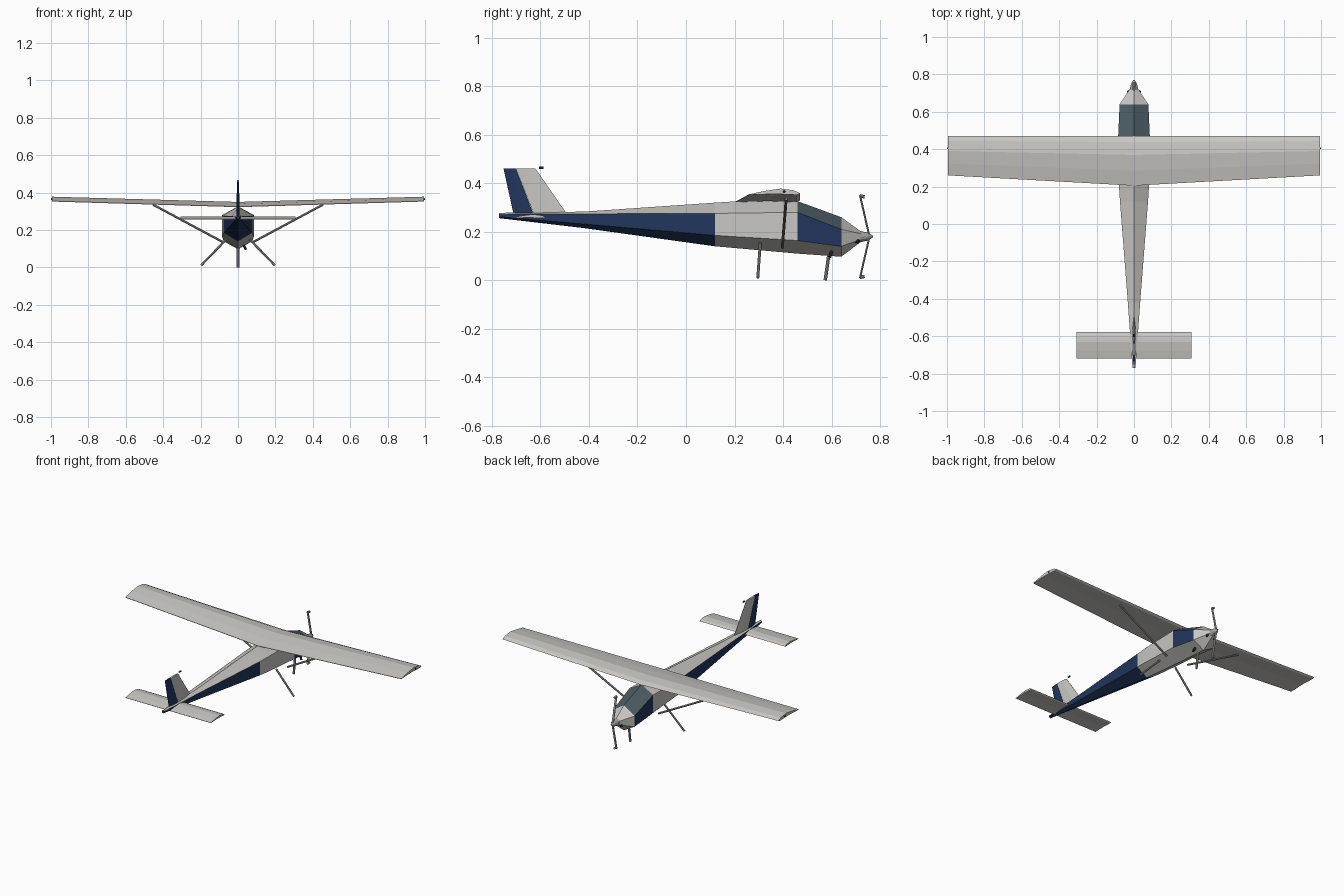
import bpy
import bmesh
from mathutils import Vector

cube = bpy.data.objects.get("Cube")
if cube:
    bpy.data.objects.remove(cube, do_unlink=True)


def material(name, rgb):
    m = bpy.data.materials.new(name)
    m.use_nodes = True
    m.diffuse_color = (*rgb, 1)
    m.node_tree.nodes["Principled BSDF"].inputs["Base Color"].default_value = (*rgb, 1)
    return m


LIGHT = material("light grey paint", (0.58, 0.57, 0.54))
NAVY = material("navy paint", (0.016, 0.036, 0.11))
GLASS = material("tinted glass", (0.07, 0.105, 0.125))
METAL = material("grey metal", (0.36, 0.36, 0.35))
DARK = material("dark trim", (0.03, 0.03, 0.03))


def finish(name, bm, mats):
    bmesh.ops.recalc_face_normals(bm, faces=bm.faces)
    me = bpy.data.meshes.new(name)
    bm.to_mesh(me)
    bm.free()
    ob = bpy.data.objects.new(name, me)
    bpy.context.collection.objects.link(ob)
    for m in mats:
        me.materials.append(m)
    return ob


def loft(name, rings, mats, rule=None):
    """Skin a row of equal closed rings; rule(face centre, normal) picks the colour."""
    bm = bmesh.new()
    rows = [[bm.verts.new(p) for p in ring] for ring in rings]
    n = len(rows[0])
    for a, b in zip(rows, rows[1:]):
        for i in range(n):
            j = (i + 1) % n
            bm.faces.new((a[i], a[j], b[j], b[i]))
    bm.faces.new(rows[0])
    bm.faces.new(rows[-1])
    bmesh.ops.recalc_face_normals(bm, faces=bm.faces)
    if rule:
        for f in bm.faces:
            f.material_index = rule(f.calc_center_median(), f.normal)
    return finish(name, bm, mats)


def rod(name, start, end, r1, r2, mat, sides=8, flat=1.0):
    """Round or flattened bar between two points."""
    a, b = Vector(start), Vector(end)
    bm = bmesh.new()
    bmesh.ops.create_cone(bm, cap_ends=True, segments=sides, radius1=r1, radius2=r2,
                          depth=(b - a).length)
    bmesh.ops.scale(bm, vec=(1, flat, 1), verts=bm.verts)
    turn = (b - a).to_track_quat('Z', 'Y').to_matrix()
    bmesh.ops.rotate(bm, matrix=turn, verts=bm.verts)
    bmesh.ops.translate(bm, vec=(a + b) / 2, verts=bm.verts)
    return finish(name, bm, [mat])


# Fuselage: hexagonal sections (y, half width, top, upper edge, lower edge, bottom)
stations = [
    (-0.77, 0.008, 0.278, 0.272, 0.262, 0.256),
    (-0.42, 0.033, 0.283, 0.274, 0.232, 0.215),
    (0.12, 0.075, 0.32, 0.275, 0.185, 0.14),
    (0.20, 0.08, 0.325, 0.277, 0.18, 0.133),
    (0.46, 0.085, 0.326, 0.28, 0.164, 0.11),
    (0.64, 0.077, 0.26, 0.21, 0.14, 0.097),
    (0.72, 0.023, 0.202, 0.192, 0.168, 0.158),
]


def hexagon(y, w, top, up, low, bottom):
    return [(0, y, top), (w, y, up), (w, y, low), (0, y, bottom), (-w, y, low), (-w, y, up)]


def fuselage_colour(c, n):
    upper = n.z > 0.3
    if c.y < 0.12:
        return 0 if upper else 1
    if 0.46 < c.y < 0.64:
        return 2 if upper else (0 if n.z < -0.3 else 1)
    return 0


loft("fuselage", [hexagon(*s) for s in stations], [LIGHT, NAVY, GLASS], fuselage_colour)


# Wing and tailplane: thin cambered sections with a ridge behind the leading edge
def foil(x, lead, trail, z, thick):
    chord = lead - trail
    shape = [(0, 0.25), (0.12, 0.72), (0.38, 1), (0.7, 0.62), (1, 0.1),
             (1, 0), (0.5, 0.16), (0.06, 0)]
    return [(x, lead - chord * u, z + thick * v) for u, v in shape]


loft("wing", [foil(-0.995, 0.47, 0.26, 0.352, 0.026),
              foil(0, 0.47, 0.205, 0.322, 0.028),
              foil(0.995, 0.47, 0.26, 0.352, 0.026)], [LIGHT])
loft("tailplane", [foil(x, -0.578, -0.72, 0.256, 0.016) for x in (-0.308, 0.308)], [LIGHT])


# Fin and rudder: slim upright sections that share the hinge line
def upright(z, front, back, w_front, w_back):
    mid = front + (back - front) * 0.45
    w_mid = max(w_front, w_back)
    return [(w_front, front, z), (w_mid, mid, z), (w_back, back, z),
            (-w_back, back, z), (-w_mid, mid, z), (-w_front, front, z)]


loft("fin", [upright(0.272, -0.49, -0.627, 0.001, 0.008),
             upright(0.46, -0.62, -0.70, 0.001, 0.006)], [LIGHT])
loft("rudder", [upright(0.268, -0.627, -0.71, 0.008, 0.001),
                upright(0.46, -0.70, -0.752, 0.006, 0.001)], [NAVY])
rod("fin_beacon", (0, -0.605, 0.463), (0, -0.588, 0.463), 0.005, 0.005, DARK)

# Paired struts, main legs, tip lights and cooling inlets
for side, s in (("left", 1), ("right", -1)):
    rod(side + "_wing_strut", (s * 0.08, 0.397, 0.135), (s * 0.455, 0.413, 0.336),
        0.006, 0.006, METAL)
    rod(side + "_main_leg", (s * 0.06, 0.306, 0.152), (s * 0.197, 0.296, 0.011),
        0.006, 0.006, METAL)
    rod(side + "_tip_light", (s * 0.99, 0.405, 0.365), (s, 0.405, 0.365), 0.006, 0.004, DARK)
    rod(side + "_inlet", (s * 0.024, 0.70, 0.162), (s * 0.032, 0.713, 0.16), 0.009, 0.008, DARK)

# Nose leg and exhaust
rod("nose_leg", (0, 0.59, 0.115), (0, 0.574, 0), 0.007, 0.007, METAL)
rod("exhaust_pipe", (0.03, 0.6, 0.12), (0.042, 0.592, 0.096), 0.007, 0.007, DARK)

# Spinner and swept-back propeller blades with small tip plates
rod("spinner", (0, 0.715, 0.18), (0, 0.75, 0.18), 0.024, 0.016, METAL, 12)
rod("spinner_tip", (0, 0.75, 0.18), (0, 0.77, 0.18), 0.016, 0.004, METAL, 12)
for side, s in (("upper", 1), ("lower", -1)):
    rod(side + "_blade", (0, 0.754, 0.18 + s * 0.01), (0, 0.717, 0.18 + s * 0.171),
        0.008, 0.008, METAL, 8, 0.5)
    rod(side + "_blade_tip", (0, 0.716, 0.18 + s * 0.168), (0, 0.736, 0.18 + s * 0.164),
        0.007, 0.007, METAL)
